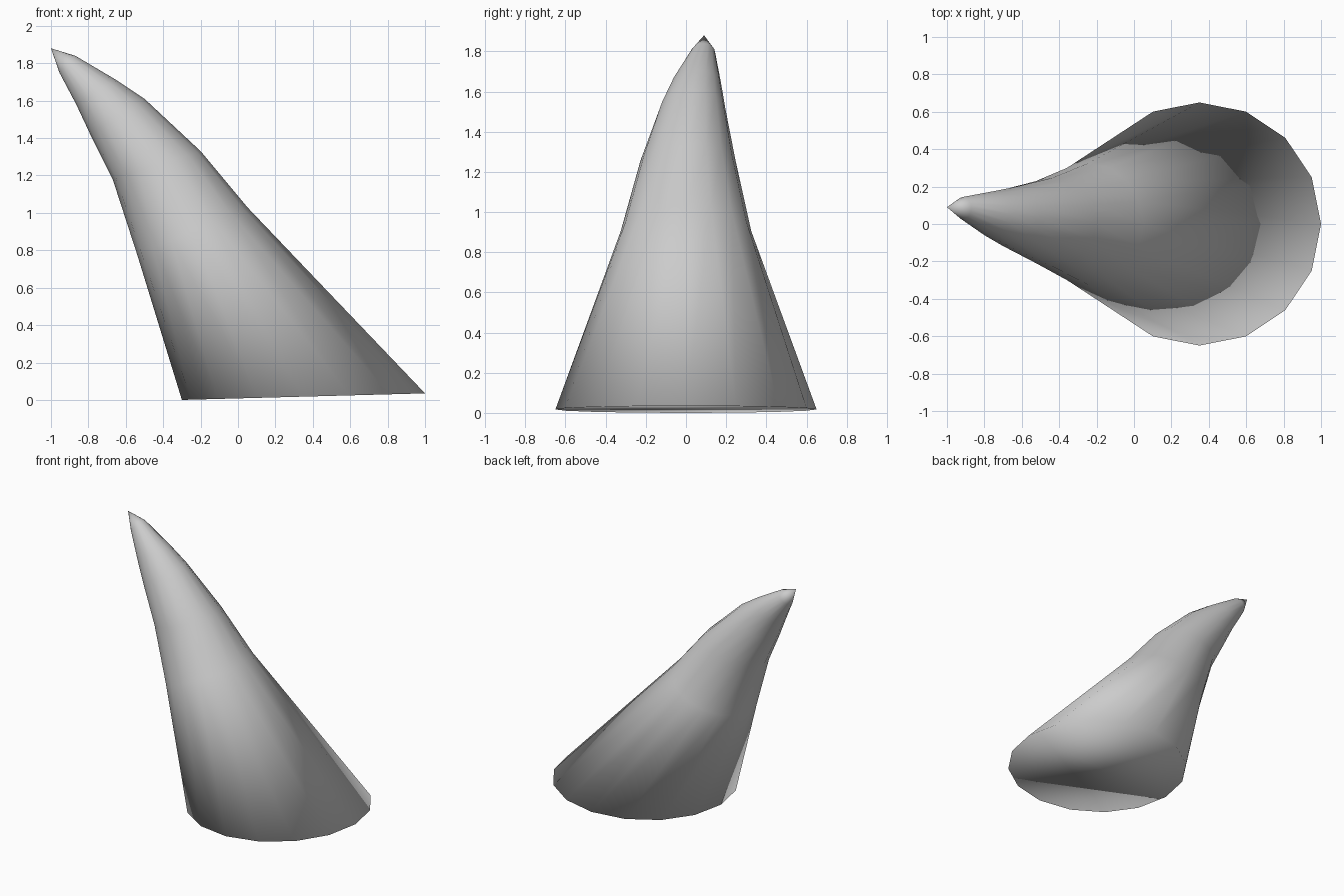
import bpy, bmesh
from math import cos, sin, pi

if "Cube" in bpy.data.objects:
    bpy.data.objects.remove(bpy.data.objects["Cube"])

SIDES = 16
# Cross-sections: left (x, z), right (x, z), centre y, half width in y
RINGS = [
    ((-0.30, 0.00), (1.00, 0.035), 0.0, 0.65),
    ((-0.54, 0.78), (0.05, 1.03), 0.0, 0.325),
    ((-0.67, 1.18), (-0.20, 1.33), 0.01, 0.237),
    ((-0.79, 1.42), (-0.50, 1.61), 0.033, 0.163),
    ((-0.865, 1.58), (-0.65, 1.71), 0.052, 0.122),
    ((-0.955, 1.75), (-0.87, 1.84), 0.085, 0.06),
]
TIP = (-1.0, 0.09, 1.88)

bm = bmesh.new()

# Rings of the horn, each tilted to follow the bend
loops = []
for (lx, lz), (rx, rz), cy, hw in RINGS:
    loop = []
    for i in range(SIDES):
        a = 2 * pi * i / SIDES
        t = (1 + cos(a)) / 2
        loop.append(bm.verts.new((lx + (rx - lx) * t, cy + hw * sin(a), lz + (rz - lz) * t)))
    loops.append(loop)

# Side walls
for low, high in zip(loops, loops[1:]):
    for i in range(SIDES):
        j = (i + 1) % SIDES
        bm.faces.new((low[i], low[j], high[j], high[i]))

# Pointed tip and closed base
tip = bm.verts.new(TIP)
for i in range(SIDES):
    bm.faces.new((loops[-1][i], loops[-1][(i + 1) % SIDES], tip))
bm.faces.new(loops[0][::-1])

# The whole horn is smooth, including its base rim
for f in bm.faces:
    f.smooth = True
mesh = bpy.data.meshes.new("horn")
bm.to_mesh(mesh)
bm.free()
horn = bpy.data.objects.new("horn", mesh)
bpy.context.collection.objects.link(horn)
